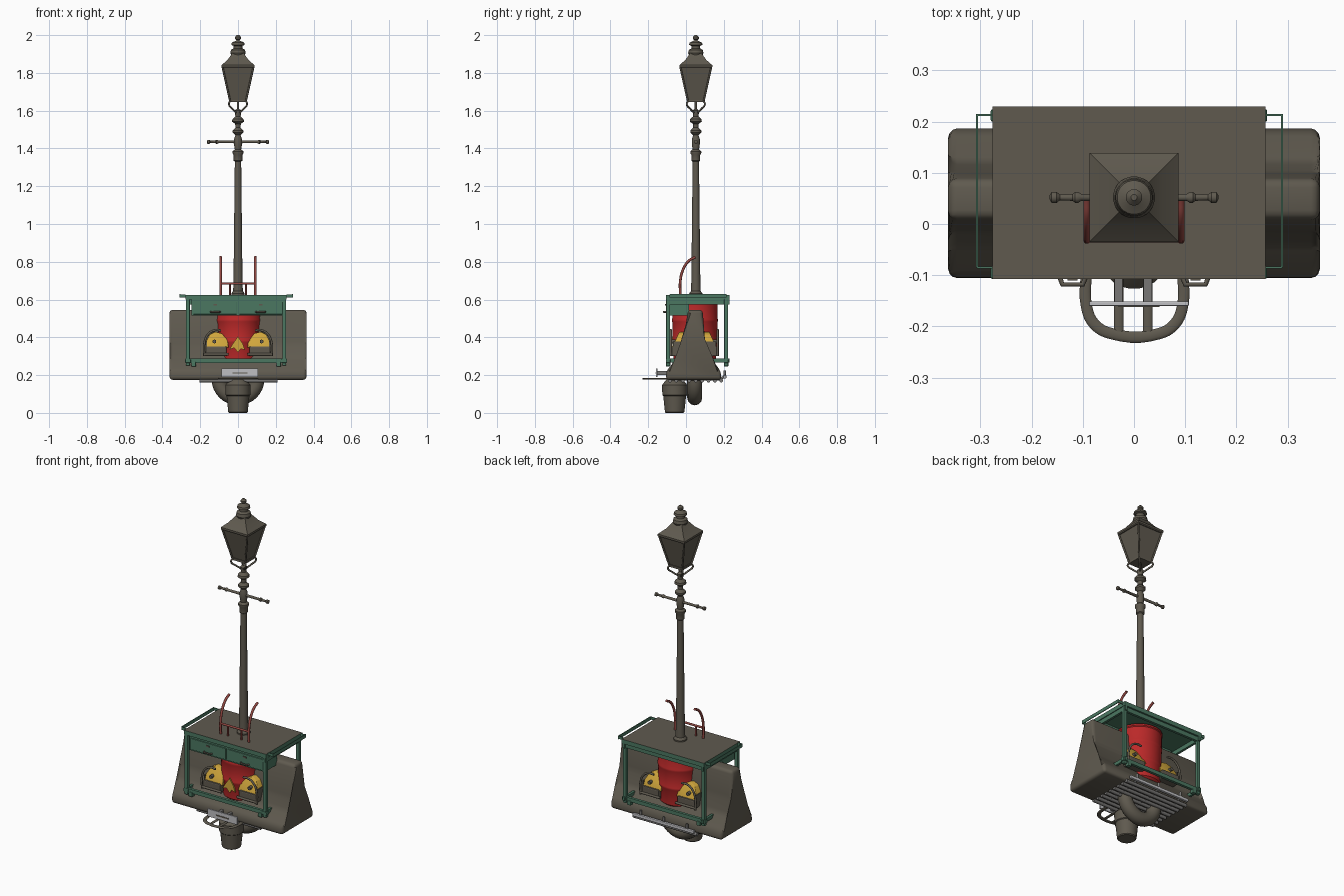
import bpy, bmesh, math
from mathutils import Vector, Matrix

cube = bpy.data.objects.get("Cube")
if cube:
    bpy.data.objects.remove(cube, do_unlink=True)


def material(name, r, g, b):
    m = bpy.data.materials.new(name)
    m.use_nodes = True
    m.diffuse_color = (r, g, b, 1)
    m.node_tree.nodes["Principled BSDF"].inputs["Base Color"].default_value = (r, g, b, 1)
    return m


STONE = material("weathered brown", 0.115, 0.102, 0.078)
GREEN = material("table green", 0.07, 0.185, 0.12)
RED = material("barrel red", 0.5, 0.022, 0.022)
YELLOW = material("machine yellow", 0.63, 0.38, 0.045)
RUST = material("rail dark red", 0.3, 0.065, 0.055)
SILVER = material("light metal", 0.52, 0.52, 0.54)
STEEL = material("slat steel", 0.19, 0.185, 0.18)


def finish(name, bm, mat, smooth=True):
    bmesh.ops.recalc_face_normals(bm, faces=bm.faces)
    mesh = bpy.data.meshes.new(name)
    bm.to_mesh(mesh)
    bm.free()
    mesh.materials.append(mat)
    ob = bpy.data.objects.new(name, mesh)
    bpy.context.collection.objects.link(ob)
    if smooth:
        bpy.ops.object.select_all(action='DESELECT')
        ob.select_set(True)
        bpy.context.view_layer.objects.active = ob
        bpy.ops.object.shade_smooth_by_angle(angle=math.radians(35))
    return ob


def box(name, lo, hi, mat, bevel=0):
    lo, hi = Vector(lo), Vector(hi)
    bm = bmesh.new()
    bmesh.ops.create_cube(bm, size=1, matrix=Matrix.Translation((lo + hi) / 2)
                          @ Matrix.Diagonal((*(hi - lo), 1)))
    if bevel:
        bmesh.ops.bevel(bm, geom=bm.edges[:], offset=bevel, segments=2, affect='EDGES', profile=0.5)
    return finish(name, bm, mat, False)


def lathe(name, profile, centre, mat, sides=24, turn=None):
    """Spin (radius, height) points round the z axis, then place the result."""
    bm = bmesh.new()
    rings = []
    for r, z in profile:
        rings.append([bm.verts.new((r * math.cos(a), r * math.sin(a), z))
                      for a in (2 * math.pi * (i + 0.5) / sides for i in range(sides))])
    for a, b in zip(rings, rings[1:]):
        for i in range(sides):
            j = (i + 1) % sides
            bm.faces.new((a[i], a[j], b[j], b[i]))
    bm.faces.new(rings[0])
    bm.faces.new(rings[-1])
    bm.transform(Matrix.Translation(centre) @ (turn or Matrix()))
    return finish(name, bm, mat)


def prism(name, outline, axis, start, end, mat, bevel=0, lean=0):
    """Extrude a 2D outline along x (outline is y,z) or y (outline is x,z).
    With lean, the ends tilt inwards above the lowest point."""
    base = min(p[1] for p in outline)
    bm = bmesh.new()
    rings = []
    for d, sign in ((start, 1), (end, -1)):
        ring = []
        for u, z in outline:
            e = d + sign * lean * (z - base)
            ring.append(bm.verts.new((e, u, z) if axis == 'x' else (u, e, z)))
        bm.faces.new(ring)
        rings.append(ring)
    a, b = rings
    for i in range(len(a)):
        j = (i + 1) % len(a)
        bm.faces.new((a[i], a[j], b[j], b[i]))
    if bevel:
        bmesh.ops.bevel(bm, geom=bm.edges[:], offset=bevel, segments=3, affect='EDGES',
                        profile=0.5, clamp_overlap=True)
    return finish(name, bm, mat)


def tube(name, points, radius, mat, curved=True, flatten=1):
    cu = bpy.data.curves.new(name, 'CURVE')
    cu.dimensions = '3D'
    cu.bevel_depth, cu.bevel_resolution, cu.resolution_u = radius, 4, 5
    cu.use_fill_caps = True
    sp = cu.splines.new('BEZIER' if curved else 'POLY')
    pts = sp.bezier_points if curved else sp.points
    pts.add(len(points) - 1)
    for p, co in zip(pts, points):
        if curved:
            p.co = co
            p.handle_left_type = p.handle_right_type = 'AUTO'
        else:
            p.co = (*co, 1)
    tmp = bpy.data.objects.new(name + " path", cu)
    bpy.context.collection.objects.link(tmp)
    bm = bmesh.new()
    bm.from_mesh(tmp.evaluated_get(bpy.context.evaluated_depsgraph_get()).to_mesh())
    bpy.data.objects.remove(tmp)
    z0 = points[0][2]
    for v in bm.verts:
        v.co.z = z0 + (v.co.z - z0) * flatten
    return finish(name, bm, mat)


SIDES = (("right", -1), ("left", 1))
PY = 0.052  # depth of the lamp axis

# Concrete barrier
prism("barrier", [(-0.107, .175), (-0.103, .225), (-0.04, .29), (-0.015, .36), (0.01, .545),
                  (0.088, .545), (0.1, .39), (0.12, .3), (0.182, .225), (0.189, .175)],
      'x', -0.363, 0.363, STONE, 0.017)

# Lamp post, crossbar and lantern
lathe("lamp_post", [(.036, .62), (.036, .632), (.026, .645), (.024, .7), (.017, 1.33), (.023, 1.335),
                    (.023, 1.365), (.029, 1.375), (.029, 1.385), (.017, 1.395), (.021, 1.42),
                    (.021, 1.45), (.014, 1.47), (.029, 1.485), (.029, 1.495), (.014, 1.51),
                    (.015, 1.53), (.032, 1.542), (.03, 1.555), (.014, 1.57), (.018, 1.6),
                    (.006, 1.61), (.006, 1.66)], (0, PY, 0), STONE)
bar = [(.004, 0), (.011, .004), (.011, .014), (.006, .02), (.007, .045), (.011, .05), (.011, .056), (.007, .062)]
bar += [(.008, .165)] + [(r, .33 - z) for r, z in reversed(bar)]
lathe("crossbar", bar, (-0.165, PY, 1.435), STONE, 12, Matrix.Rotation(math.pi / 2, 4, 'Y'))
Q = math.sqrt(2)
lathe("lantern_body", [(.045 * Q, 1.645), (.045 * Q, 1.657), (.04 * Q, 1.657), (.079 * Q, 1.83)],
      (0, PY, 0), STONE, 4)
lathe("lantern_roof", [(.083 * Q, 1.825), (.087 * Q, 1.83), (.087 * Q, 1.841), (.056 * Q, 1.868),
                       (.028 * Q, 1.907)], (0, PY, 0), STONE, 4)
lathe("lantern_cap", [(.036, 1.893), (.041, 1.905), (.037, 1.922), (.023, 1.93), (.023, 1.943), (.036, 1.948),
                      (.033, 1.96), (.012, 1.97), (.008, 1.973), (.016, 1.98), (.016, 1.99), (.006, 2)],
      (0, PY, 0), STONE)
for sx in (-1, 1):
    for sy in (-1, 1):
        tube("lantern_corner_bar", [(sx * .042, PY + sy * .042, 1.65), (sx * .082, PY + sy * .082, 1.83)],
             .005, STONE, False)
        # Curved brackets under the lantern
        tube("lantern_bracket", [(sx * k, PY + sy * k, z) for k, z in
                                 ((.01, 1.59), (.03, 1.61), (.048, 1.635), (.038, 1.655))], .005, STONE)

# Table: top, frame, legs
X0, X1, Y0, Y1 = -0.277, 0.257, -0.107, 0.23
top = box("table_top", (X0, Y0, .6), (X1, Y1, .625), GREEN)
top.data.materials.append(STONE)
for f in top.data.polygons:
    f.material_index = int(f.normal.z > 0.5)
for x in (X0 + .012, X1 - .012):
    for y in (Y0 + .012, Y1 - .018):
        box("table_leg", (x - .01, y - .01, .25), (x + .01, y + .01, .615), GREEN, .003)
        box("leg_foot", (x - .015, y - .012, .265), (x + .015, y + .012, .285), GREEN, .003)
    box("lower_side_rail", (x - .007, Y0, .267), (x + .007, Y1, .287), GREEN)
    box("upper_side_rail", (x - .007, Y0, .575), (x + .007, Y1, .6), GREEN)
for y in (Y0 + .012, Y1 - .018):
    box("lower_long_rail", (X0, y - .008, .265), (X1, y + .008, .287), GREEN)
    for x in (-0.235, 0.215):
        box("rail_block", (x - .012, y - .012, .245), (x + .012, y + .012, .27), GREEN, .003)
box("back_apron", (X0 + .01, Y1 - .025, .575), (X1 - .01, Y1 - .01, .602), GREEN)

# Thin upright rails along both ends of the table
for edge, out in ((X0, -0.307), (X1, 0.289)):
    box("side_rail", (out - .002, -0.085, .61), (out + .002, .215, .63), GREEN)
    lo, hi = sorted((edge, out))
    for y in (-0.085, .213):
        box("side_rail_arm", (lo, y - .002, .612), (hi, y + .002, .628), GREEN)

# Drawers with pulls
box("drawer_case", (-0.245, -0.1, .515), (.243, .015, .602), GREEN)
for side, s in SIDES:
    lo, hi = sorted((s * .006, s * .236))
    box(side + "_drawer_front", (lo, -0.106, .522), (hi, -0.098, .588), GREEN, .002)
    tube(side + "_drawer_pull", [(s * .12 + d, y, .535) for d, y in
                                 ((-.025, -.104), (-.02, -.118), (.02, -.118), (.025, -.104))], .005, STONE, False)
    box(side + "_keyhole_plate", (s * .12 - .01, -0.11, .568), (s * .12 + .01, -0.105, .576), STONE)

# Red barrel with faint ribs
lathe("barrel", [(.1, .27), (.112, .28), (.117, .37), (.12, .375), (.12, .385), (.118, .39), (.12, .48),
                 (.122, .485), (.122, .495), (.12, .5), (.12, .575), (.124, .58), (.124, .59)],
      (0.003, .047, 0), RED, 40)
prism("barrel_emblem", [(-.046, .335), (-.02, .345), (0, .32), (.015, .34), (.037, .332),
                        (.026, .365), (0, .405), (-.028, .365)], 'y', -0.08, -0.072, YELLOW)

# Yellow hoods on dark bases, with cradle hoops, on both sides of the barrel
for side, s in SIDES:
    outline = [(s * x, z) for x, z in ((.05, .345), (.055, .385), (.085, .42), (.12, .43), (.15, .415),
                                       (.168, .38), (.168, .345))]
    prism(side + "_machine_hood", outline, 'y', -0.074, .162, YELLOW, .003, .45)
    lo, hi = sorted((s * .06, s * .172))
    box(side + "_machine_base", (lo, -0.08, .3), (hi, .168, .352), STONE, .006)
    lo, hi = sorted((s * .165, s * .172))
    box(side + "_machine_side", (lo, -0.07, .345), (hi, .158, .378), STONE)
    for y in (-0.08, .168):
        tube(side + "_cradle_hoop", [(s * x, y, z) for x, z in
                                     ((.178, .3), (.178, .37), (.155, .42), (.12, .438), (.09, .436))], .006, STONE)
        tube(side + "_cradle_foot", [(s * .05, y, .31), (s * .178, y, .31)], .007, STONE, False)
    lathe(side + "_machine_hub", [(.01, -.121), (.01, .121)], (s * .125, .044, .378), STONE, 12,
          Matrix.Rotation(math.pi / 2, 4, 'X'))

# Red hand rails on the table
for side, s in SIDES:
    tube(side + "_hand_rail", [(s * .092, y, z) for y, z in
                               ((-.03, .62), (-.03, .7), (-.015, .76), (.015, .805), (.05, .825))], .007, RUST)
    tube(side + "_rail_strut", [(s * .043, -.03, .62), (s * .043, -.03, .685)], .005, RUST, False)
tube("rail_crossbar", [(-.092, -.03, .685), (.092, -.03, .685)], .006, RUST, False)

# Flat front hoop with metal plate
hoop = [(-.093, -.09), (-.093, -.16), (-.078, -.195), (-.045, -.214), (.05, -.214),
        (.08, -.195), (.095, -.16), (.095, -.09)]
tube("front_hoop", [(x, y, .18) for x, y in hoop], .011, STONE, True, .4)
for x in (-.03, .027):
    tube("hoop_bar", [(x, -.09, .18), (x, -.21, .18)], .009, STONE, False, .4)
    box("plate_stem", (x - .008, -.152, .2), (x + .008, -.09, .222), STEEL)
box("front_plate", (-.088, -.16, .19), (.107, -.151, .235), SILVER, .002)
box("plate_slot", (-.03, -.162, .208), (.05, -.159, .215), STONE)

# Slatted rack under the barrier
for i in range(9):
    y = -.085 + i * .034
    tube("rack_slat", [(-.205, y, .171), (.21, y, .171)], .01, STEEL, False)
box("rack_back_bar", (-.2, .198, .182), (.2, .214, .2), SILVER, .004)
for x in (-.15, 0, .15):
    tube("rack_brace", [(x, -.09, .178), (x, .18, .178), (x, .205, .195), (x, .205, .225)], .007, STEEL, False)

# Tyre and bucket underneath
ring = [(0.1 * math.cos(a), 0.1 * math.sin(a)) for a in (i * math.pi / 16 for i in range(33))]
tube("tyre", [(x, .046, .18 + z) for x, z in ring], .04, STONE, False)
lathe("bucket", [(.047, 0), (.052, .005), (.061, .09), (.066, .094), (.067, .148), (.055, .163),
                 (.04, .178)], (0, -.06, 0), STONE)
